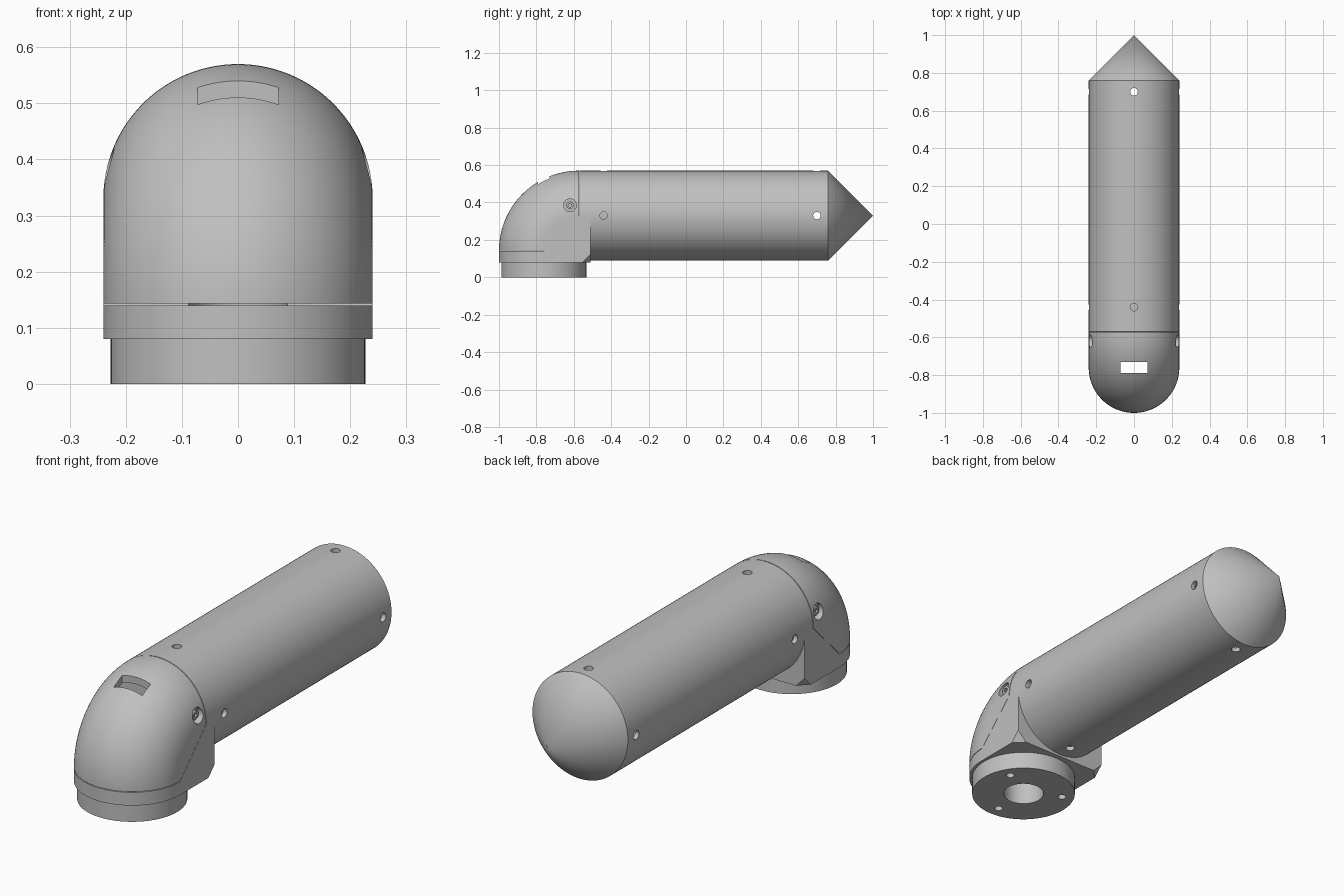
import bpy, bmesh, math
from mathutils import Vector, Matrix

cube = bpy.data.objects.get("Cube")
if cube:
    bpy.data.objects.remove(cube, do_unlink=True)

R = 0.24          # outer pipe radius
AXIS_Z = 0.33     # height of the long tube axis
ELBOW_Y = -0.76   # axis of the vertical socket
SEGS = 96

grey = bpy.data.materials.new("plain grey")
grey.use_nodes = True
colour = (0.53, 0.53, 0.53, 1)
grey.diffuse_color = colour
grey.node_tree.nodes["Principled BSDF"].inputs["Base Color"].default_value = colour


def finish(name, bm):
    bmesh.ops.recalc_face_normals(bm, faces=bm.faces[:])
    mesh = bpy.data.meshes.new(name)
    bm.to_mesh(mesh)
    bm.free()
    obj = bpy.data.objects.new(name, mesh)
    bpy.context.collection.objects.link(obj)
    mesh.materials.append(grey)
    return obj


def activate(obj):
    bpy.ops.object.select_all(action='DESELECT')
    obj.select_set(True)
    bpy.context.view_layer.objects.active = obj


def skin(rings, bm, close=False):
    """Join matching closed rings of points with quads."""
    rows = [[bm.verts.new(p) for p in ring] for ring in rings]
    pairs = list(zip(rows, rows[1:])) + ([(rows[-1], rows[0])] if close else [])
    for a, b in pairs:
        for i in range(len(a)):
            j = (i + 1) % len(a)
            bm.faces.new((a[i], a[j], b[j], b[i]))
    return rows


def rod(name, start, end, r1, r2=None, segs=SEGS):
    """Solid cylinder or cone between two points."""
    start, end = Vector(start), Vector(end)
    d = end - start
    turn = Vector((0, 0, 1)).rotation_difference(d).to_matrix().to_4x4()
    bm = bmesh.new()
    bmesh.ops.create_cone(bm, cap_ends=True, segments=segs, radius1=r1,
                          radius2=r1 if r2 is None else r2, depth=d.length,
                          matrix=Matrix.Translation((start + end) / 2) @ turn)
    return finish(name, bm)


def box(name, centre, size):
    bm = bmesh.new()
    bmesh.ops.create_cube(bm, size=1, matrix=Matrix.Translation(centre) @ Matrix.Diagonal((*size, 1)))
    return finish(name, bm)


def cut(obj, cutters):
    """Subtract each cutter, then discard it."""
    for c in cutters:
        mod = obj.modifiers.new("cut", 'BOOLEAN')
        mod.operation, mod.solver, mod.object = 'DIFFERENCE', 'EXACT', c
        activate(obj)
        bpy.ops.object.modifier_apply(modifier=mod.name)
        bpy.data.objects.remove(c, do_unlink=True)


# Long hollow tube with rows of pin holes at each end
bm = bmesh.new()
section = [(R, -0.51), (R, 0.76), (R - 0.02, 0.76), (R - 0.02, -0.51)]
angles = [2 * math.pi * i / SEGS for i in range(SEGS)]
skin([[(r * math.cos(a), y, AXIS_Z + r * math.sin(a)) for r, y in section] for a in angles], bm, True)
tube = finish("long_tube", bm)
pins = []
for y in (-0.44, 0.70):
    pins.append(rod("cutter", (-0.4, y, AXIS_Z), (0.4, y, AXIS_Z), 0.02, segs=24))
    pins.append(rod("cutter", (0, y, -0.1), (0, y, 0.8), 0.02, segs=24))
cut(tube, pins)

# Pointed end, joint collar and the plug inside the tube
cone = rod("pointed_end", (0, 0.76, AXIS_Z), (0, 1.0, AXIS_Z), R, 0)
collar = rod("tube_collar", (0, -0.57, AXIS_Z), (0, -0.51, AXIS_Z), R)
plug = rod("inner_plug", (0, -0.52, AXIS_Z), (0, -0.36, AXIS_Z), R - 0.022)

# Elbow base: rounded front, flat cheeks rising on a diagonal to the tube
bm = bmesh.new()
N = 48
plan = [(-R * math.cos(math.pi * i / N), ELBOW_Y - R * math.sin(math.pi * i / N)) for i in range(N + 1)]
plan += [(R, -0.57), (R, -0.51), (-R, -0.51), (-R, -0.57)]
low = [(x, y, 0.08) for x, y in plan]
high = [(x, y, 0.14 if y < ELBOW_Y + 0.01 else AXIS_Z) for x, y in plan]
bottom, top = skin([low, high], bm)
bm.faces.new(bottom)
bm.faces.new(top[:N + 1])
bm.faces.new((top[0], top[N], top[N + 1], top[N + 4]))
bm.faces.new(top[N + 1:])
bmesh.ops.recalc_face_normals(bm, faces=bm.faces[:])
# Chop the two lower rear corners
for s in (-1, 1):
    res = bmesh.ops.bisect_plane(bm, geom=bm.verts[:] + bm.edges[:] + bm.faces[:],
                                 plane_co=(s * R, -0.51, 0.125), plane_no=(s, 1, -1), clear_outer=True)
    edges = [e for e in res["geom_cut"] if isinstance(e, bmesh.types.BMEdge)]
    bmesh.ops.edgenet_fill(bm, edges=edges)
base = finish("elbow_base", bm)

# Hollow domed cover swept a quarter turn around the inside of the elbow
bm = bmesh.new()
Y0, Z0, MAJOR, INNER = -0.573, 0.143, 0.187, 0.21
rings = []
for k in range(41):
    t = math.pi / 2 * k / 40
    chord = MAJOR / (math.cos(t) + math.sin(t)) - 0.001
    arc = [math.pi * i / 64 for i in range(65)]
    sec = [(R, chord)] + [(R * math.cos(a), MAJOR + R * math.sin(a)) for a in arc] + [(-R, chord), (-INNER, chord)]
    sec += [(INNER * math.cos(a), MAJOR + INNER * math.sin(a)) for a in reversed(arc)] + [(INNER, chord)]
    rings.append([(x, Y0 - r * math.cos(t), Z0 + r * math.sin(t)) for x, r in sec])
rows = skin(rings, bm)
bm.faces.new(rows[0])
bm.faces.new(rows[-1])
dome = finish("elbow_cover", bm)
cut(dome, [box("cutter", (0, ELBOW_Y, 0.5), (0.144, 0.06, 0.3))])

# Side screws sunk into the cover
SY, SZ = -0.62, 0.385
screws = []
for s, side in ((1, "left"), (-1, "right")):
    cut(dome, [rod("cutter", (s * 0.19, SY, SZ), (s * 0.3, SY, SZ), 0.034, segs=32)])
    seat = rod(side + "_screw_seat", (s * 0.195, SY, SZ), (s * 0.207, SY, SZ), 0.036, segs=32)
    head = rod(side + "_screw_head", (s * 0.2, SY, SZ), (s * 0.222, SY, SZ), 0.02, segs=32)
    cut(head, [rod("cutter", (s * 0.212, SY, SZ), (s * 0.25, SY, SZ), 0.01, segs=6)])
    screws += [seat, head]

# Round socket underneath with a cable bore and three bolt holes
socket = rod("socket_ring", (0, ELBOW_Y, 0), (0, ELBOW_Y, 0.08), 0.227)
for part in (socket, base):
    cut(part, [rod("cutter", (0, ELBOW_Y, -0.1), (0, ELBOW_Y, 0.4), 0.088, segs=48)])
for deg in (30, 150, 270):
    x = 0.172 * math.cos(math.radians(deg))
    y = ELBOW_Y + 0.172 * math.sin(math.radians(deg))
    cut(socket, [rod("cutter", (x, y, -0.1), (x, y, 0.06), 0.018, segs=24)])

# Smooth curved surfaces, keep hard edges
for obj in [tube, cone, collar, plug, base, dome, socket] + screws:
    activate(obj)
    bpy.ops.object.shade_smooth_by_angle(angle=math.radians(30))
bpy.ops.object.select_all(action='DESELECT')
